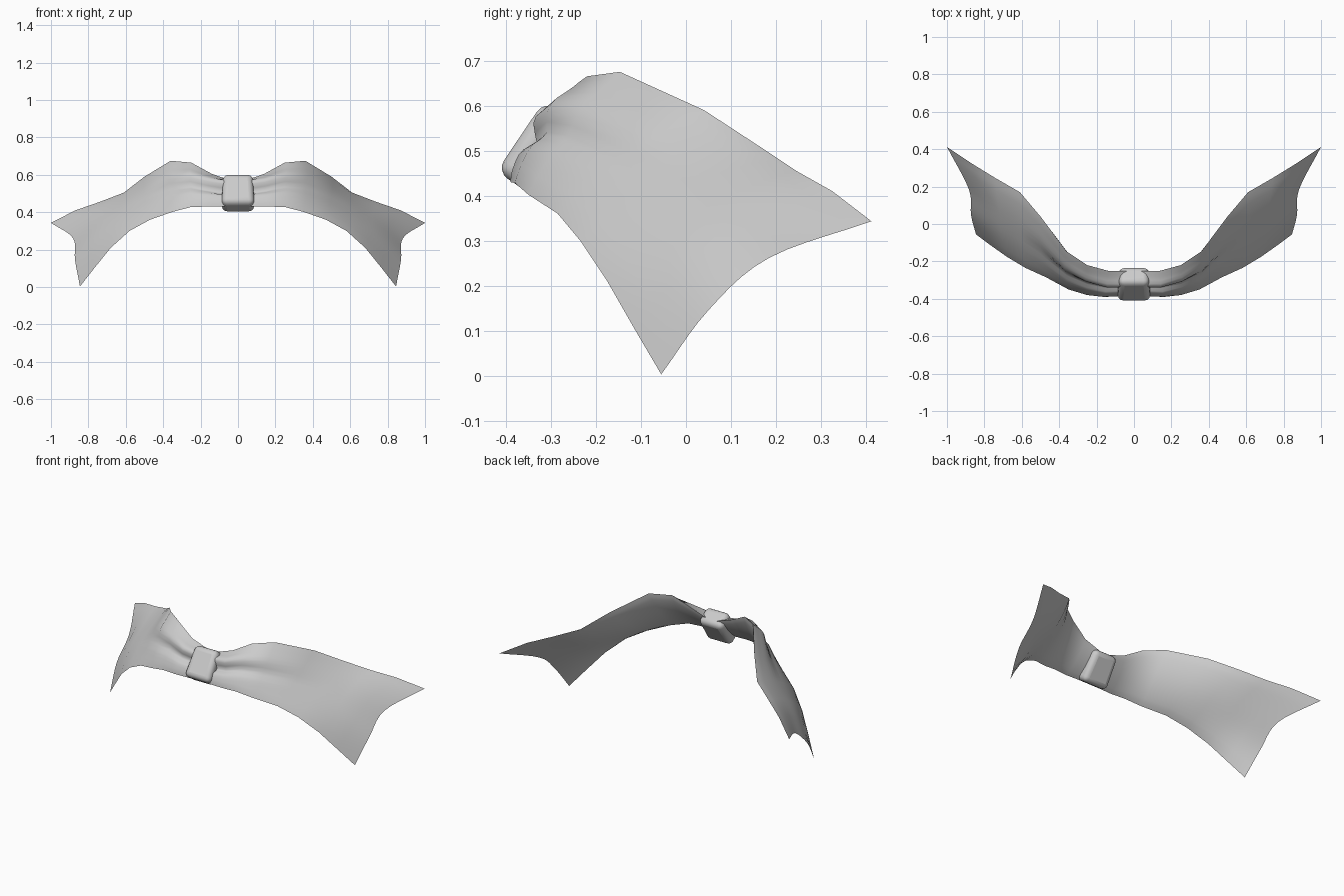
import bpy, math
from mathutils import Vector

if "Cube" in bpy.data.objects:
    bpy.data.objects.remove(bpy.data.objects["Cube"])

# Ribbon wing edges from knot to tip, and how far each sheet puffs out there
bottom = [(.04, -.385, .43), (.16, -.39, .43), (.25, -.38, .428), (.35, -.35, .402), (.47, -.285, .36),
          (.58, -.235, .30), (.68, -.175, .21), (.765, -.115, .105), (.845, -.055, .003)]
top = [(.04, -.25, .57), (.14, -.25, .605), (.25, -.22, .665), (.36, -.147, .675), (.50, .04, .59),
       (.61, .17, .505), (.74, .245, .455), (.87, .325, .41), (1.0, .412, .343)]
front_puff = [.03, .03, .02, .018, .022, .025, .025, .015, 0]
back_puff = [.015, .02, .025, .03, .03, .03, .025, .015, 0]
notch = [0, 0, 0, 0, 0, .05, .2, .5, 1]    # how much the end edge is cut in
LOW, HIGH = Vector((-.025, -.05, .03)), Vector((-.066, -.072, .032))
ROWS = 15


def across(pts, v):
    # smooth curve through four points
    p = [2 * pts[0] - pts[1]] + pts + [2 * pts[-1] - pts[-2]]
    k = min(int(v * 3), 2)
    t = v * 3 - k
    a, b, c, d = p[k:k + 4]
    return .5 * (2 * b + (c - a) * t + (2 * a - 5 * b + 4 * c - d) * t ** 2 + (3 * b - a - 3 * c + d) * t ** 3)


def sheet(name, side, front):
    B, T = [Vector(p) for p in bottom], [Vector(p) for p in top]
    verts, faces = [], []
    last = len(B) - 1
    for i, (b, t) in enumerate(zip(B, T)):
        lo, hi = max(i - 1, 0), min(i + 1, last)
        along = B[hi] + T[hi] - B[lo] - T[lo]
        out = along.cross(t - b).normalized()
        pts = [b, b.lerp(t, 1 / 3) + LOW * notch[i], b.lerp(t, 2 / 3) + HIGH * notch[i], t]
        fade = max(0, 1 - b.x / .5)
        for j in range(ROWS + 1):
            v = j / ROWS
            p = across(pts, v)
            puff = max(0, math.sin(math.pi * v)) ** .7
            if front:
                # pinched fold running out of the knot, with a lobe above it
                fold = .03 * math.exp(-((v - .68) / .14) ** 2) - .035 * math.exp(-((v - .45) / .09) ** 2)
                p += out * (front_puff[i] * puff + fold * fade)
            else:
                p -= out * back_puff[i] * puff
            verts.append((side * p.x, p.y, p.z))
    n = ROWS + 1
    for i in range(last):
        for j in range(ROWS):
            f = (i * n + j, (i + 1) * n + j, (i + 1) * n + j + 1, i * n + j + 1)
            faces.append(f if (side > 0) == front else f[::-1])
    me = bpy.data.meshes.new(name)
    me.from_pydata(verts, [], faces)
    for p in me.polygons:
        p.use_smooth = True
    bpy.context.collection.objects.link(bpy.data.objects.new(name, me))


for label, side in (("right", 1), ("left", -1)):
    sheet("ribbon_front_" + label, side, True)
    sheet("ribbon_back_" + label, side, False)

# Tilted rounded knot, slightly wider at the bottom
bpy.ops.mesh.primitive_cube_add(size=1, location=(0, -.322, .502), rotation=(-math.radians(34), 0, 0))
knot = bpy.context.object
knot.name = "knot"
for v in knot.data.vertices:
    w = .175 if v.co.z < 0 else .16
    v.co = (v.co.x * w, v.co.y * .11, v.co.z * .19)
bev = knot.modifiers.new("round", 'BEVEL')
bev.width = .03
bev.segments = 4
bpy.ops.object.shade_smooth_by_angle(angle=math.radians(50))
